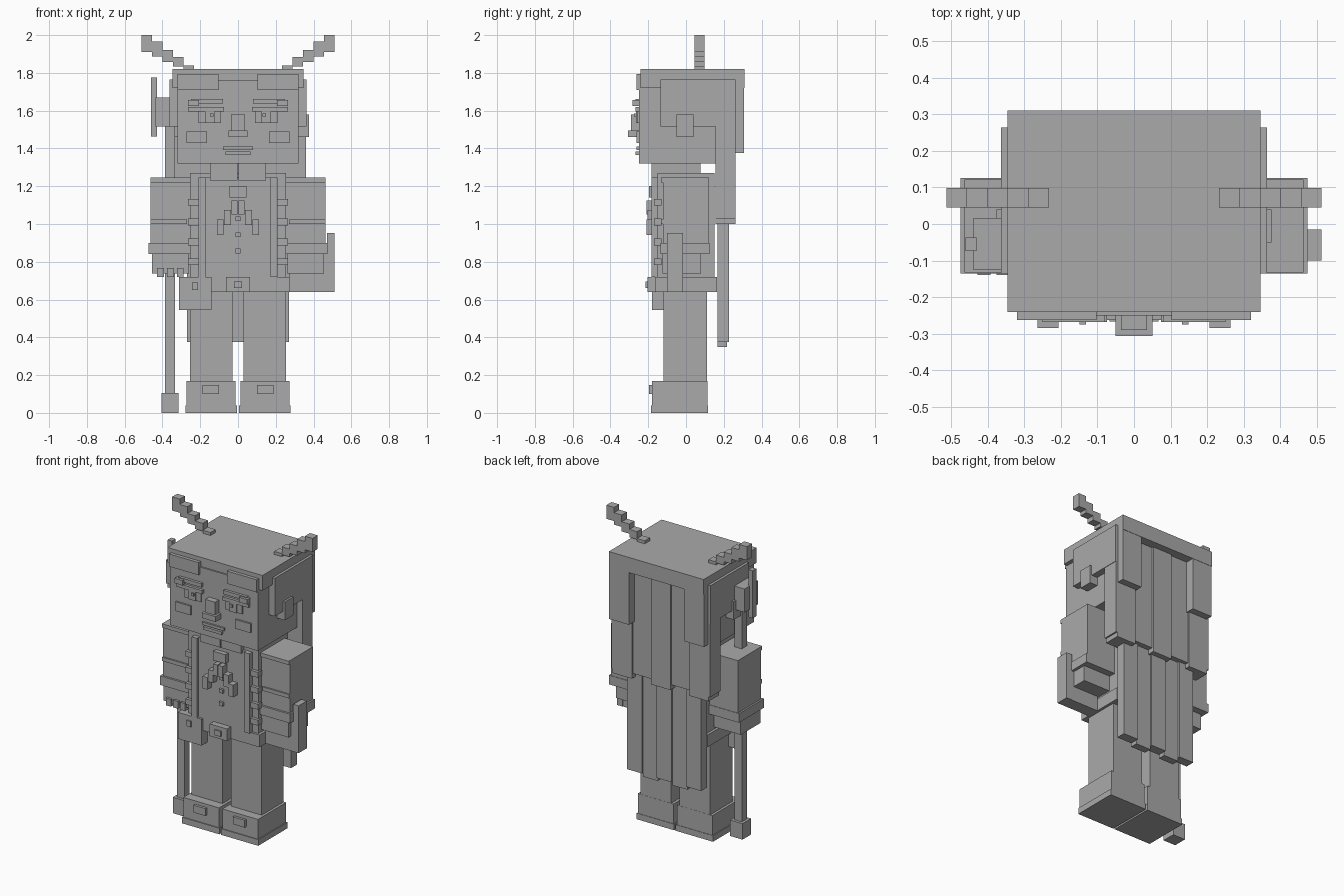
import bpy

default_cube = bpy.data.objects.get("Cube")
if default_cube:
    bpy.data.objects.remove(default_cube, do_unlink=True)

GREY = (.4, .4, .4, 1)
grey = bpy.data.materials.new("plain_grey")
grey.use_nodes = True
grey.diffuse_color = GREY
grey.node_tree.nodes["Principled BSDF"].inputs["Base Color"].default_value = GREY

# Shared levels and planes
crown, hairline, chin = 1.82, 1.72, 1.32
shoulder, wrist, belt_top, belt_low, ankle, sole_top = 1.245, .84, .72, .64, .17, .04
face, chest, back = -.24, -.15, .15
head_side, body_side, arm_side = .32, .255, .463
hair_back, hair_inner = .263, .157


def box(name, x, y, z):
    """Block spanning the given (low, high) ranges."""
    spans = (x, y, z)
    bpy.ops.mesh.primitive_cube_add(size=1, location=[sum(span) / 2 for span in spans])
    block = bpy.context.object
    block.name = name
    block.scale = [high - low for low, high in spans]
    bpy.ops.object.transform_apply(location=False, rotation=False, scale=True)
    block.data.materials.append(grey)


def pair(name, x, y, z):
    """Matching blocks on the left (+x) and the right (-x)."""
    inner, outer = x
    box("left_" + name, x, y, z)
    box("right_" + name, (-outer, -inner), y, z)


def centred(name, half_width, y, z):
    """Block symmetric about the middle plane."""
    box(name, (-half_width, half_width), y, z)


def plate(builder, name, x, z, surface, relief):
    """Raised plate on a front-facing surface, sunk a little into it."""
    builder(name, x, (surface - relief, surface + .02), z)


def around(middle, size):
    return middle - size / 2, middle + size / 2


# Head and hair cap
centred("head", head_side, y=(-.25, .2), z=(chin, hairline + .04))
centred("hair_cap", .346, y=(face, .31), z=(hairline, crown))
pair("hair_side", x=(.31, .363), y=(-.135, hair_back), z=(1.515, 1.766))
pair("hair_side_lock", x=(.3, .36), y=(hair_inner, hair_back), z=(1.03, 1.52))
pair("hair_back_corner", x=(.2, .346), y=(.2, .308), z=(1.375, hairline))
pair("ear", x=(.31, .376), y=(-.05, .04), z=(1.46, 1.58))

# Stepped horns
horn_rise = [.18, .145, .1, .065, .02]
horn_step = .056
for step, rise in enumerate(horn_rise):
    outer = .512 - step * horn_step
    thickness = rise / 3 + .03
    pair("horn_step", x=(outer - horn_step, outer), y=(.045, .098),
         z=(crown + rise - thickness, crown + rise))

# Face
plate(pair, "fringe", x=(.103, head_side), z=(1.71, 1.793), surface=face, relief=.022)
plate(pair, "brow", x=(.08, .25), z=around(1.65, .025), surface=face, relief=.028)
plate(pair, "brow_end", x=(.206, .264), z=around(1.64, .033), surface=face, relief=.044)
plate(pair, "eyelid", x=(.074, .264), z=around(1.607, .023), surface=face, relief=.028)
plate(pair, "eye", x=(.09, .21), z=around(1.565, .06), surface=face, relief=.018)
plate(pair, "iris", x=around(.15, .05), z=around(1.565, .06), surface=face, relief=.026)
plate(pair, "pupil", x=around(.14, .018), z=around(1.577, .018), surface=face, relief=.035)
plate(pair, "cheek", x=(.163, .273), z=(1.43, 1.49), surface=face, relief=.022)
plate(centred, "nose_bridge", .036, z=(1.46, 1.58), surface=face, relief=.05)
plate(centred, "nose_tip", .05, z=(1.46, 1.495), surface=face, relief=.066)
plate(centred, "upper_lip", .08, z=around(1.4, .018), surface=face, relief=.022)
plate(centred, "lower_lip", .067, z=around(1.374, .02), surface=face, relief=.027)

# Hanging back hair: an upper and a lower layer of strands
strand_count = 5
for strand in range(strand_count):
    odd = strand % 2
    offset = strand - (strand_count - 1) / 2
    box("upper_strand", x=around(offset * .14, .14),
        y=(hair_inner, hair_back - odd * .012), z=(1 + odd * .03, hairline))
    box("lower_strand", x=around(offset * .108, .108),
        y=(hair_inner + .01, .228 - odd * .012), z=(.375 - odd * .025, 1.05))

# Torso and clothes
centred("neck", .148, y=(-.087, .077), z=(shoulder, chin + .01))
centred("torso", body_side, y=(chest, back), z=(belt_low, 1.27))
plate(centred, "shirt_front", .175, z=(belt_top, shoulder), surface=chest, relief=.015)
pair("collar", x=(.003, .148), y=(chest - .032, -.08), z=(shoulder - .015, chin))
plate(pair, "coat_edge", x=(.173, .21), z=(belt_top, shoulder), surface=chest, relief=.032)
for bead in range(4):
    plate(pair, "coat_bead", x=(.21, .265), z=around(1.115 - bead * .105, .036),
          surface=chest, relief=.02)

# Necklace and shirt buttons
plate(centred, "pendant_plate", .045, z=(1.14, 1.2), surface=chest, relief=.045)
plate(pair, "pendant_core", x=(.003, .034), z=(1.05, 1.125), surface=chest, relief=.06)
plate(pair, "inner_charm", x=(.037, .074), z=around(1.035, .08), surface=chest, relief=.055)
plate(pair, "outer_charm", x=(.076, .112), z=around(.983, .08), surface=chest, relief=.06)
for button in range(3):
    plate(centred, "shirt_button", .014, z=around(1.027 - button * .085, .024),
          surface=chest, relief=.03)

# Belt and pouch
centred("belt", body_side + .017, y=(-.165, .165), z=(belt_low, belt_top))
plate(centred, "belt_buckle", .063, z=(belt_low, belt_top), surface=chest, relief=.055)
plate(centred, "buckle_stud", .022, z=around(.678, .035), surface=chest, relief=.064)
box("pouch", x=(-.313, -.14), y=(-.18, -.08), z=(.546, belt_top))
box("pouch_clasp", x=around(-.228, .03), y=(-.19, -.17), z=around(.67, .038))

# Arms
pair("arm", x=(body_side, arm_side), y=around(0, .244), z=(wrist, shoulder))
plate(pair, "shoulder_trim", x=(body_side, arm_side), z=(shoulder - .025, shoulder),
      surface=-.12, relief=.012)
plate(pair, "sleeve_band", x=(.27, arm_side), z=(1, 1.025), surface=-.12, relief=.012)
pair("cuff", x=(body_side, arm_side + .011), y=(-.135, .125), z=(wrist, .9))
pair("hand", x=(.26, .455), y=(-.125, .08), z=(.738, wrist))
for finger in range(3):
    box("finger", x=around(-.41 + finger * .052, .036), y=(-.14, -.08), z=(belt_top, .768))

# Carried slab on the left arm
box("slab", x=(.27, .51), y=(-.1, -.017), z=(belt_low, wrist))
box("slab_side", x=(.472, .512), y=(-.1, -.015), z=(belt_low, .952))

# Staff on the right
staff_x, staff_y = -.36, -.055
box("staff_shaft", x=around(staff_x, .053), y=around(staff_y, .053), z=(.08, 1.56))
box("staff_head", x=(-.438, staff_x + .02), y=around(staff_y, .142), z=(1.516, 1.67))
box("staff_blade", x=(-.461, -.43), y=around(staff_y, .037), z=(1.463, 1.776))
box("staff_foot", x=around(staff_x, .09), y=around(staff_y, .09), z=(0, .105))

# Legs and boots
pair("leg", x=(.03, body_side), y=(-.118, .112), z=(ankle, belt_low + .04))
pair("boot", x=(.012, .272), y=(-.18, .113), z=(sole_top, ankle))
pair("sole", x=(.006, .278), y=(-.186, .116), z=(0, sole_top))
plate(pair, "boot_buckle", x=(.1, .187), z=(.1, .148), surface=-.18, relief=.017)
